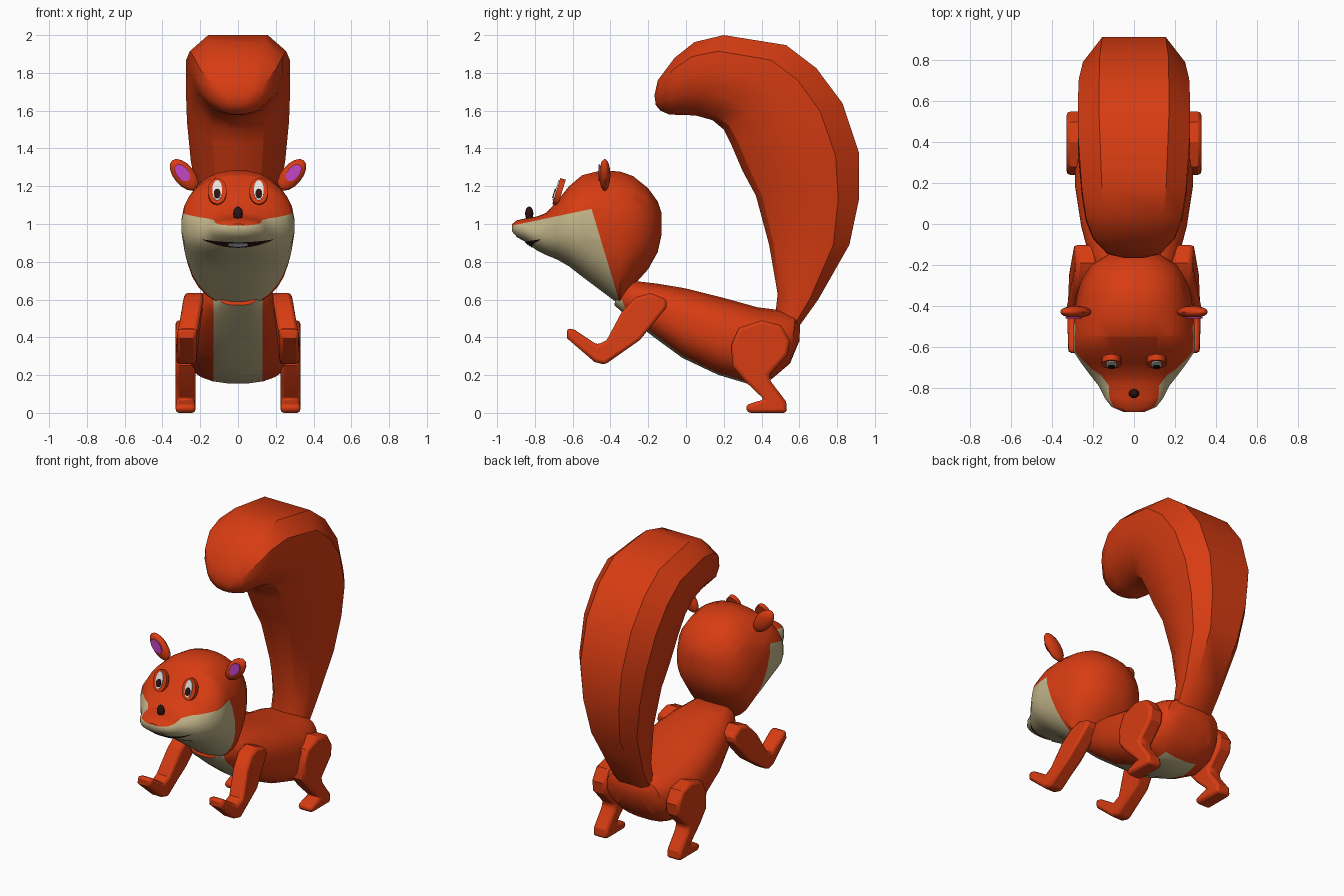
import bpy, bmesh, math
from mathutils import Matrix, Vector
from mathutils.bvhtree import BVHTree

cube = bpy.data.objects.get("Cube")
if cube:
    bpy.data.objects.remove(cube, do_unlink=True)


def material(name, rgb):
    m = bpy.data.materials.new(name)
    m.use_nodes = True
    m.diffuse_color = (*rgb, 1)
    bsdf = next(n for n in m.node_tree.nodes if n.type == 'BSDF_PRINCIPLED')
    bsdf.inputs["Base Color"].default_value = (*rgb, 1)
    bsdf.inputs["Roughness"].default_value = 0.8
    return m


FUR = material("orange_red_fur", (0.68, 0.045, 0.006))
CREAM = material("cream_fur", (0.54, 0.46, 0.25))
PINK = material("magenta_inner_ear", (0.55, 0.06, 0.55))
WHITE = material("eye_white", (0.8, 0.8, 0.78))
DARK = material("dark_brown", (0.025, 0.006, 0.005))
TEETH = material("pale_teeth", (0.5, 0.6, 0.66))


def finish(bm, name, mats, angle=35):
    bmesh.ops.recalc_face_normals(bm, faces=bm.faces)
    mesh = bpy.data.meshes.new(name)
    bm.to_mesh(mesh)
    bm.free()
    obj = bpy.data.objects.new(name, mesh)
    bpy.context.collection.objects.link(obj)
    for m in mats:
        mesh.materials.append(m)
    for o in bpy.context.selected_objects:
        o.select_set(False)
    obj.select_set(True)
    bpy.context.view_layer.objects.active = obj
    bpy.ops.object.shade_smooth_by_angle(angle=math.radians(angle))
    return obj


def superellipse(n, power):
    """Cross-section points: u across (-1..1), v from first edge to second (0..1)."""
    pts = []
    for i in range(n):
        a = 2 * math.pi * (i + 0.5) / n
        c, s = math.cos(a), math.sin(a)
        u = math.copysign(abs(c) ** (2 / power), c)
        v = math.copysign(abs(s) ** (2 / power), s)
        pts.append((u, 0.5 - v / 2))
    return pts


def loft(sections, shape):
    """Skin rings that span between two side-view points with a half-width."""
    bm = bmesh.new()
    rings = []
    for a, b, w in sections:
        a, b = Vector(a), Vector(b)
        ring = []
        for u, v in shape:
            p = a.lerp(b, v)
            ring.append(bm.verts.new((u * w, p.x, p.y)))
        rings.append(ring)
    n = len(shape)
    for r, q in zip(rings, rings[1:]):
        for i in range(n):
            j = (i + 1) % n
            bm.faces.new((r[i], r[j], q[j], q[i]))
    bm.faces.new(rings[0])
    bm.faces.new(rings[-1])
    bmesh.ops.recalc_face_normals(bm, faces=bm.faces)
    return bm


def cut(bm, point, normal):
    bmesh.ops.bisect_plane(bm, geom=bm.verts[:] + bm.edges[:] + bm.faces[:],
                           plane_co=point, plane_no=normal)


# Body with cream belly strip
body = loft([((-.36, .66), (-.38, .57), .10), ((-.28, .70), (-.30, .50), .17),
             ((-.15, .685), (-.17, .40), .22), ((0, .66), (-.02, .29), .26),
             ((.20, .61), (.17, .20), .29), ((.38, .56), (.32, .155), .29),
             ((.50, .545), (.45, .175), .26), ((.58, .52), (.55, .26), .20),
             ((.605, .47), (.60, .38), .10)], superellipse(24, 2.5))
for s in (1, -1):
    cut(body, (s * .13, 0, 0), (1, 0, 0))
for f in body.faces:
    c = f.calc_center_median()
    f.material_index = int(abs(c.x) < .13 and f.normal.z < -.1 and c.y < .42)
finish(body, "body", [FUR, CREAM])

# Bushy tail: flat outer panel, bevelled shoulders, rounded inner side
half = [(.62, 0), (1, .2), (1, .45), (.85, .72), (.5, .94), (.15, 1)]
tail_shape = half + [(-u, v) for u, v in reversed(half)]
tail = loft([((.60, .46), (.47, .49), .13), ((.70, .60), (.485, .63), .14),
             ((.865, .89), (.44, .89), .175), ((.915, 1.127), (.37, 1.15), .215),
             ((.915, 1.38), (.30, 1.28), .25), ((.828, 1.64), (.24, 1.42), .27),
             ((.69, 1.825), (.20, 1.50), .275), ((.53, 1.947), (.14, 1.55), .275),
             ((.20, 2.0), (.05, 1.575), .255), ((.045, 1.963), (-.03, 1.577), .235),
             ((-.06, 1.88), (-.09, 1.58), .20), ((-.15, 1.76), (-.135, 1.60), .13),
             ((-.167, 1.68), (-.16, 1.63), .05)], tail_shape)
finish(tail, "tail", [FUR], 32)

# Head and muzzle: (y, half width, top, bottom)
head_rows = [(-.13, .05, 1.06, .94), (-.15, .13, 1.12, .85), (-.20, .21, 1.19, .76),
             (-.28, .26, 1.255, .67), (-.35, .28, 1.28, .57), (-.45, .295, 1.285, .645),
             (-.55, .30, 1.26, .72), (-.62, .30, 1.20, .775), (-.68, .26, 1.125, .81),
             (-.74, .215, 1.06, .835), (-.79, .175, 1.04, .86), (-.85, .145, 1.03, .905),
             (-.895, .11, 1.02, .93), (-.92, .05, 1.0, .96)]
head = loft([((y, t), (y, b), w) for y, w, t, b in head_rows], superellipse(28, 2.3))
# Cheek and throat patch bounded by two slanted planes
brow_p, brow_n = Vector((0, -.5, 1.08)), Vector((0, -.21, 1))
jaw_p, jaw_n = Vector((0, -.5, 1.08)), Vector((0, 1, .3))
cut(head, brow_p, brow_n)
cut(head, jaw_p, jaw_n)
for f in head.faces:
    c = f.calc_center_median()
    f.material_index = int((c - brow_p).dot(brow_n) < 0 and (c - jaw_p).dot(jaw_n) < 0)
surface = BVHTree.FromBMesh(head)
finish(head, "head", [FUR, CREAM], 40)


def face_strip(name, mat, reach, low, high, lift, steps=16):
    """Thin painted strip laid on the front of the head."""
    bm = bmesh.new()
    cols = []
    for i in range(steps + 1):
        x = reach * (2 * i / steps - 1)
        col = []
        for k in range(4):
            z = low(x) + (high(x) - low(x)) * k / 3
            hit = surface.ray_cast(Vector((x, -3, z)), Vector((0, 1, 0)))[0]
            col.append(bm.verts.new((x, (hit.y if hit else -.72) - lift, z)))
        cols.append(col)
    for p, q in zip(cols, cols[1:]):
        for k in range(3):
            bm.faces.new((p[k], q[k], q[k + 1], p[k + 1]))
    finish(bm, name, [mat])


# Smiling mouth and teeth
face_strip("mouth", DARK, .19, lambda x: .874 + 1.2 * x * x, lambda x: .903 + .45 * x * x, .005)
face_strip("teeth", TEETH, .05, lambda x: .879 + 2 * x * x, lambda x: .897, .009)


def disc(name, mat, frame, offset, rx, rz, depth):
    """Oval disc facing the front of the given frame."""
    bm = bmesh.new()
    m = (frame @ Matrix.Translation(offset) @ Matrix.Diagonal((rx, 1, rz, 1))
         @ Matrix.Rotation(math.pi / 2, 4, 'X'))
    bmesh.ops.create_cone(bm, cap_ends=True, segments=16, radius1=1, radius2=1,
                          depth=depth, matrix=m)
    finish(bm, name, [mat])


def ball(name, mat, frame, radii):
    bm = bmesh.new()
    bmesh.ops.create_uvsphere(bm, u_segments=12, v_segments=8, radius=1,
                              matrix=frame @ Matrix.Diagonal((*radii, 1)))
    finish(bm, name, [mat], 50)


def limb(name, profile, side, inner, outer, lean):
    """Side-view outline given thickness, leaning inward above mid height."""
    bm = bmesh.new()
    face = bm.faces.new([bm.verts.new((inner, y, z)) for y, z in profile])
    out = bmesh.ops.extrude_face_region(bm, geom=[face])
    moved = [g for g in out["geom"] if isinstance(g, bmesh.types.BMVert)]
    bmesh.ops.translate(bm, verts=moved, vec=(outer - inner, 0, 0))
    for v in bm.verts:
        v.co.x = side * (v.co.x - lean * max(0, v.co.z - .42))
    obj = finish(bm, name, [FUR], 30)
    bev = obj.modifiers.new("soft_edges", 'BEVEL')
    bev.width = .018
    bev.segments = 2
    bev.limit_method = 'ANGLE'
    bev.angle_limit = math.radians(50)


arm = [(-.27, .61), (-.19, .635), (-.10, .60), (-.105, .555), (-.245, .385), (-.43, .255),
       (-.485, .27), (-.63, .395), (-.63, .45), (-.59, .44), (-.47, .36), (-.42, .385),
       (-.34, .535)]
leg = [(.245, .25), (.24, .36), (.28, .45), (.40, .49), (.50, .465), (.55, .385),
       (.54, .31), (.44, .20), (.45, .165), (.53, .06), (.535, 0), (.325, 0),
       (.315, .04), (.375, .06), (.415, .07), (.31, .17)]

for side, label in ((1, "left"), (-1, "right")):
    limb(label + "_arm", arm, side, .22, .325, .2)
    limb(label + "_leg", leg, side, .225, .33, 0)

    # Ears with coloured inside
    ear = (Matrix.Translation((side * .285, -.43, 1.26))
           @ Matrix.Rotation(side * math.radians(40), 4, 'Y'))
    ball(label + "_ear", FUR, ear, (.055, .03, .10))
    disc(label + "_inner_ear", PINK, ear, (0, -.028, .015), .032, .052, .008)

    # Eyes: raised rim, white and pupil
    eye = Matrix.Translation((side * .11, -.672, 1.17)) @ Matrix.Rotation(-.3, 4, 'X')
    disc(label + "_eye_rim", FUR, eye, (0, 0, 0), .05, .072, .03)
    disc(label + "_eye_white", WHITE, eye, (0, -.017, .003), .026, .056, .008)
    disc(label + "_pupil", DARK, eye, (0, -.022, -.016), .018, .026, .008)

# Nose
ball("nose", DARK, Matrix.Translation((0, -.83, 1.055)), (.026, .022, .038))
